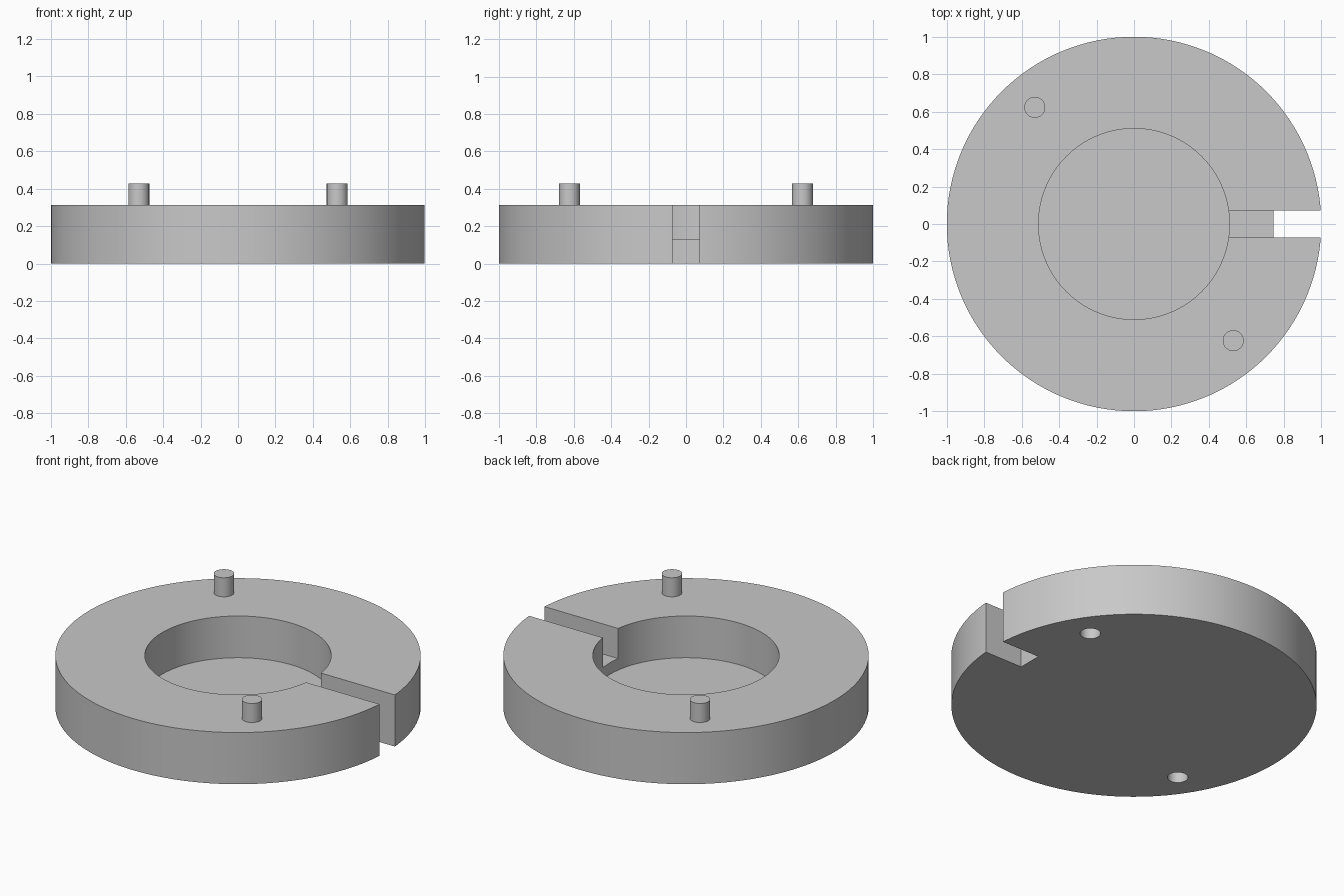
import bpy
import math

cube = bpy.data.objects.get("Cube")
if cube:
    bpy.data.objects.remove(cube, do_unlink=True)

RADIUS, HEIGHT = 1.0, 0.312
BORE_RADIUS, BORE_FLOOR = 0.51, 0.06
SLOT_WIDTH, SLOT_FLOOR, SLOT_END = 0.146, 0.13, 0.745
PIN_RADIUS, PIN_TOP = 0.056, 0.427
HOLE_DEPTH = 0.13

grey = bpy.data.materials.new("plain_grey")
grey.use_nodes = True
color = (0.58, 0.58, 0.58, 1)
grey.diffuse_color = color
grey.node_tree.nodes["Principled BSDF"].inputs["Base Color"].default_value = color


def cylinder(name, radius, x, y, z0, z1, sides):
    bpy.ops.mesh.primitive_cylinder_add(
        vertices=sides, radius=radius, depth=z1 - z0, location=(x, y, (z0 + z1) / 2))
    obj = bpy.context.object
    obj.name = name
    obj.data.materials.append(grey)
    return obj


def box(name, x0, x1, z0, z1):
    bpy.ops.mesh.primitive_cube_add(size=1, location=((x0 + x1) / 2, 0, (z0 + z1) / 2))
    obj = bpy.context.object
    obj.name = name
    obj.scale = (x1 - x0, SLOT_WIDTH, z1 - z0)
    obj.data.materials.append(grey)
    return obj


def smooth(obj):
    bpy.ops.object.select_all(action="DESELECT")
    obj.select_set(True)
    bpy.context.view_layer.objects.active = obj
    bpy.ops.object.shade_smooth_by_angle(angle=math.radians(30))


# Main disc
disc = cylinder("disc_body", RADIUS, 0, 0, 0, HEIGHT, 128)

# Blind bore, stepped radial slot, and blind sockets underneath
cutters = [
    cylinder("bore_cutter", BORE_RADIUS, 0, 0, BORE_FLOOR, 0.5, 128),
    box("shallow_slot_cutter", 0.3, 1.2, SLOT_FLOOR, 0.6),
    box("open_slot_cutter", SLOT_END, 1.3, -0.2, 0.7),
]
for side in (1, -1):
    cutters.append(cylinder("socket_cutter", PIN_RADIUS,
                            side * 0.69, side * 0.45, -0.1, HOLE_DEPTH, 48))

bpy.context.view_layer.objects.active = disc
for cutter in cutters:
    cutter.hide_render = True
    cut = disc.modifiers.new(cutter.name, "BOOLEAN")
    cut.operation = "DIFFERENCE"
    cut.solver = "EXACT"
    cut.object = cutter
    bpy.ops.object.modifier_apply(modifier=cut.name)
for cutter in cutters:
    bpy.data.objects.remove(cutter, do_unlink=True)
smooth(disc)

# Locating pins on the top face
for name, side in (("front_pin", 1), ("back_pin", -1)):
    smooth(cylinder(name, PIN_RADIUS, side * 0.53, side * -0.623,
                    HEIGHT - 0.01, PIN_TOP, 48))
